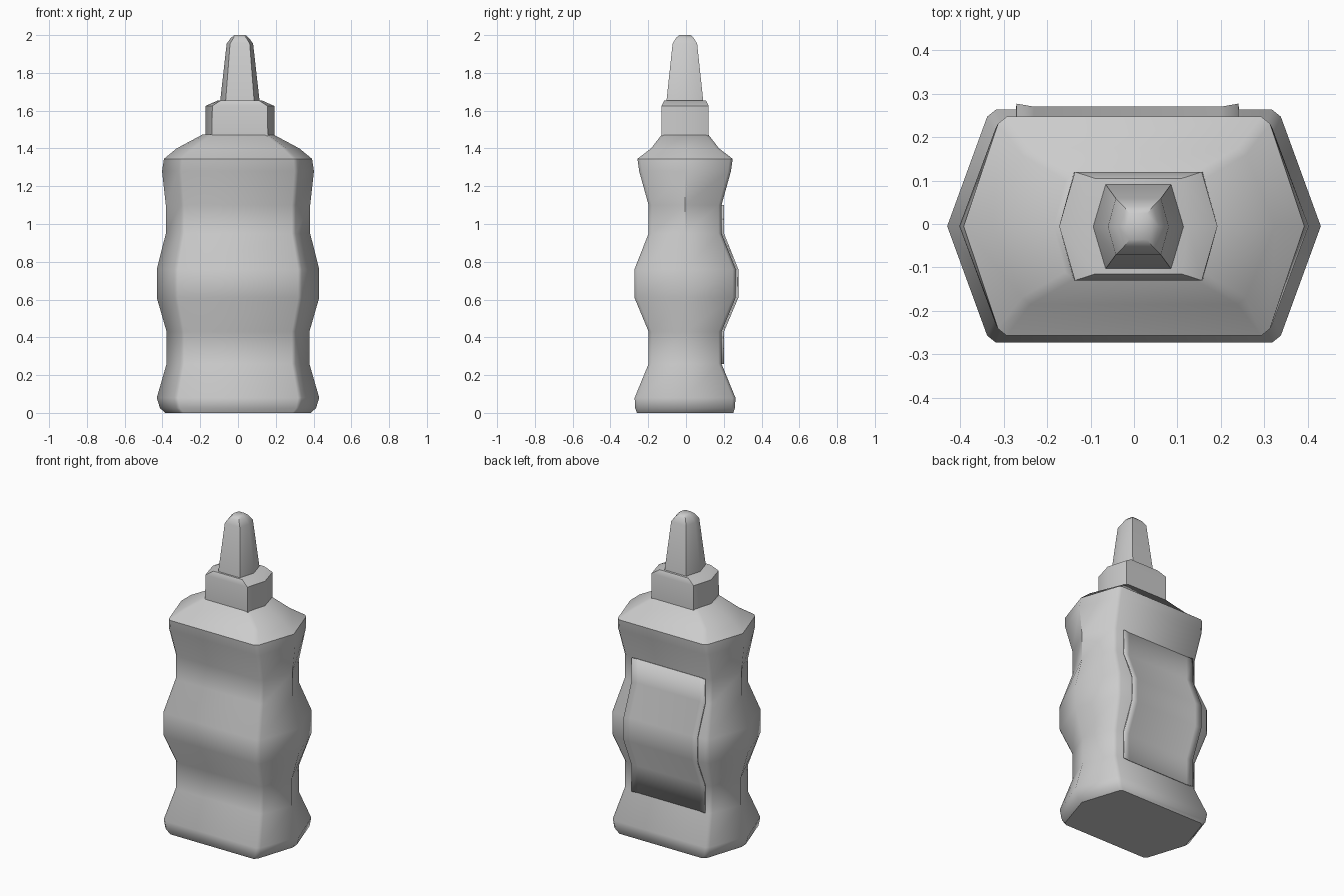
import bpy, bmesh, math

if "Cube" in bpy.data.objects:
    bpy.data.objects.remove(bpy.data.objects["Cube"])


def finish(name, bm, angle):
    bmesh.ops.recalc_face_normals(bm, faces=bm.faces)
    me = bpy.data.meshes.new(name)
    bm.to_mesh(me)
    bm.free()
    ob = bpy.data.objects.new(name, me)
    bpy.context.collection.objects.link(ob)
    bpy.ops.object.select_all(action='DESELECT')
    ob.select_set(True)
    bpy.context.view_layer.objects.active = ob
    bpy.ops.object.shade_smooth_by_angle(angle=math.radians(angle))
    return ob


def ring(tip, corner, depth, cut):
    """Six-sided outline pointed at +-x, with optional small corner cuts."""
    if cut:
        quarter = [(tip, 0), (corner + 0.4 * cut, depth - 0.8 * cut), (corner - 0.6 * cut, depth)]
    else:
        quarter = [(tip, 0), (corner, depth)]
    half = quarter + [(-x, y) for x, y in reversed(quarter)]
    return half + [(x, -y) for x, y in reversed(half[1:-1])]


def loft(name, levels, cx, cy, cut=0, angle=42):
    bm = bmesh.new()
    loops = [[bm.verts.new((cx + x, cy + y, z)) for x, y in ring(t, c, d, cut)]
             for z, t, c, d in levels]
    n = len(loops[0])
    for a, b in zip(loops, loops[1:]):
        for i in range(n):
            j = (i + 1) % n
            bm.faces.new((a[i], a[j], b[j], b[i]))
    bm.faces.new(loops[0])
    bm.faces.new(loops[-1])
    return finish(name, bm, angle)


# Wavy bottle body: height, side tip, corner x, half depth
loft("bottle_body", [
    (0.0, 0.385, 0.30, 0.255), (0.025, 0.413, 0.32, 0.264), (0.08, 0.43, 0.33, 0.267),
    (0.26, 0.378, 0.297, 0.193), (0.43, 0.378, 0.297, 0.193),
    (0.61, 0.43, 0.33, 0.268), (0.76, 0.43, 0.33, 0.268),
    (0.95, 0.382, 0.297, 0.193), (1.10, 0.382, 0.297, 0.193),
    (1.28, 0.402, 0.31, 0.243), (1.345, 0.392, 0.305, 0.252),
    (1.40, 0.325, 0.25, 0.18), (1.475, 0.185, 0.15, 0.122),
], 0, -0.005, cut=0.02)

# Screw collar
loft("collar", [
    (1.465, 0.182, 0.148, 0.125), (1.625, 0.182, 0.146, 0.125),
    (1.655, 0.115, 0.10, 0.110),
], 0.01, -0.005)

# Tapered nozzle with rounded tip
loft("nozzle", [
    (1.645, 0.105, 0.076, 0.098), (1.955, 0.070, 0.052, 0.065),
    (1.985, 0.048, 0.034, 0.047), (2.0, 0.030, 0.020, 0.030),
], 0.01, -0.006)

# Label sheet following the waves of the back, ends lifted slightly
bm = bmesh.new()
profile = [(0.26, 0.194), (0.43, 0.194), (0.61, 0.270), (0.76, 0.270), (0.95, 0.194), (1.10, 0.194)]
columns = [(-0.27, 0.007), (-0.23, 0), (0.20, 0), (0.24, 0.007)]
grid = [[bm.verts.new((x, y + lift, z)) for x, lift in columns] for z, y in profile]
for a, b in zip(grid, grid[1:]):
    for i in range(len(columns) - 1):
        bm.faces.new((a[i + 1], a[i], b[i], b[i + 1]))
label = finish("back_label", bm, 42)
solid = label.modifiers.new("thickness", 'SOLIDIFY')
solid.thickness = 0.008
solid.offset = 0 if label.data.polygons[0].normal.y == 0 else (-1 if label.data.polygons[0].normal.y > 0 else 1)
